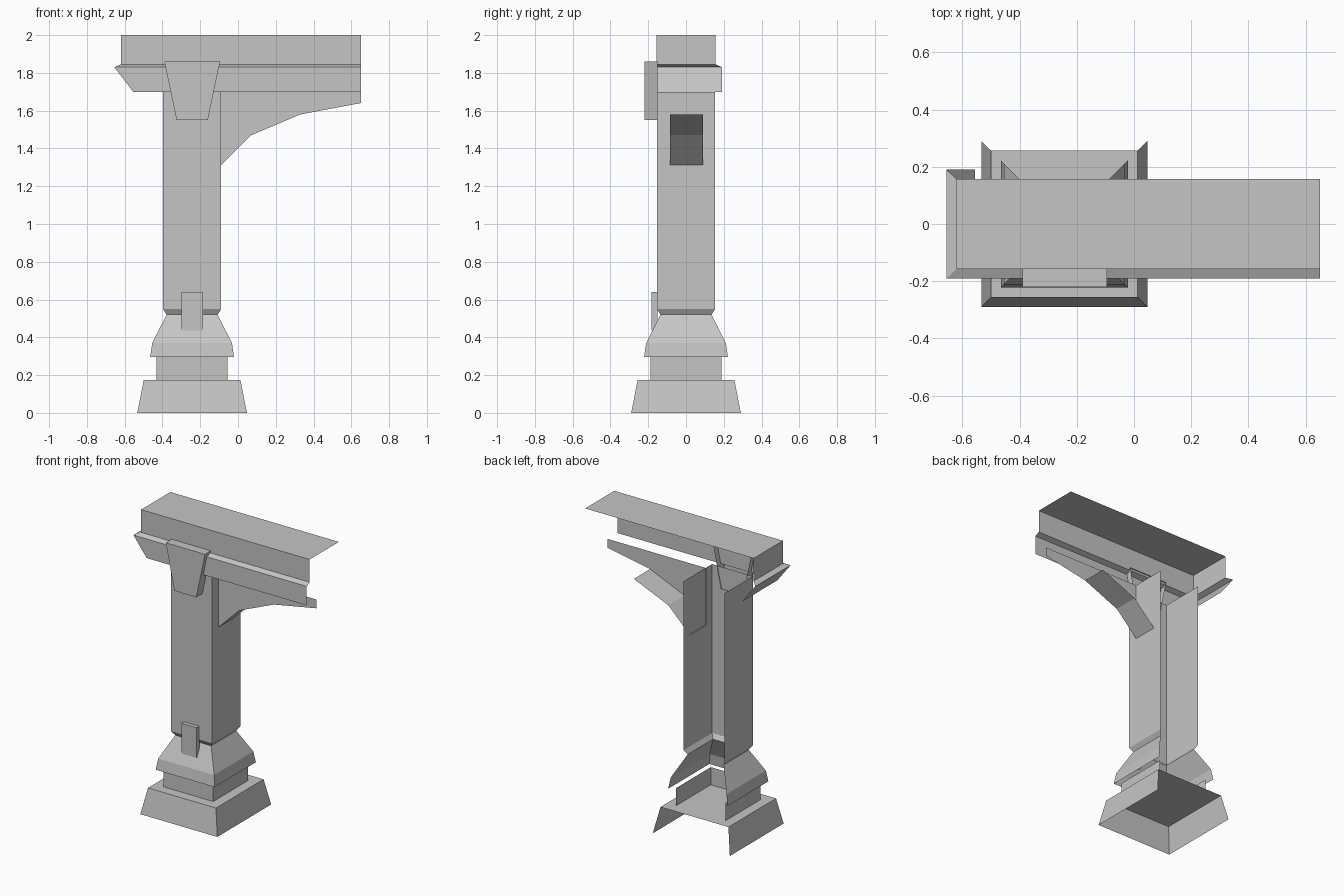
import bpy

if "Cube" in bpy.data.objects:
    bpy.data.objects.remove(bpy.data.objects["Cube"], do_unlink=True)

stone = bpy.data.materials.new("stone_grey")
stone.use_nodes = True
grey = (0.56, 0.56, 0.56, 1)
stone.diffuse_color = grey
bsdf = next(n for n in stone.node_tree.nodes if n.type == "BSDF_PRINCIPLED")
bsdf.inputs["Base Color"].default_value = grey

CX = -0.243  # pillar axis
END = 0.65   # open end of the beam


def make(name, verts, faces):
    mesh = bpy.data.meshes.new(name)
    mesh.from_pydata(verts, [], faces)
    mesh.materials.append(stone)
    obj = bpy.data.objects.new(name, mesh)
    bpy.context.collection.objects.link(obj)
    return obj


def loft(name, rings, top=False, bottom=False):
    """Join open outlines (z, [(x, y), ...]) from bottom to top."""
    n = len(rings[0][1])
    verts = [(x, y, z) for z, line in rings for x, y in line]
    faces = [(r * n + i, r * n + i + 1, r * n + n + i + 1, r * n + n + i)
             for r in range(len(rings) - 1) for i in range(n - 1)]
    if top:
        faces.append(tuple(range(len(verts) - n, len(verts))))
    if bottom:
        faces.append(tuple(reversed(range(n))))
    return make(name, verts, faces)


def three_sides(x0, x1, front, back):
    return [(x0, back), (x0, front), (x1, front), (x1, back)]


def square(half):
    return three_sides(CX - half, CX + half, -half, half)


def beam_line(x0, y):
    return [(x0, y), (x0, -y), (END, -y)]


# Pillar: every tier is open at the back
loft("plinth", [(0, square(0.29)), (0.175, square(0.256))], top=True)
loft("base_block", [(0.175, square(0.188)), (0.295, square(0.188))])
loft("collar", [(0.295, square(0.222)), (0.37, square(0.211)), (0.52, square(0.135))])
loft("shaft", [(0.52, square(0.135)), (0.55, square(0.154)), (1.70, square(0.154))])

# Beam with its moulding, open at the back and the far end
loft("beam", [(1.845, beam_line(-0.62, 0.157)), (2.0, beam_line(-0.62, 0.157))])
make("beam_top", [(-0.62, -0.157, 2), (END, -0.157, 2), (END, 0.157, 2), (-0.62, 0.157, 2)],
     [(0, 1, 2, 3)])
loft("moulding", [(1.70, beam_line(-0.555, 0.19)), (1.83, beam_line(-0.655, 0.19)),
                  (1.845, beam_line(-0.62, 0.157))])

# Tapered keystone and small tab on the front
loft("keystone", [(1.55, three_sides(-0.325, -0.16, -0.22, -0.15)),
                  (1.86, three_sides(-0.39, -0.095, -0.22, -0.15))], top=True, bottom=True)
tab = three_sides(-0.3, -0.185, -0.182, -0.15)
loft("base_tab", [(0.435, tab), (0.64, tab)], top=True)

# Curved bracket: front plate and underside strip
arch = [(-0.092, 1.31), (0.07, 1.47), (0.33, 1.58), (END, 1.64)]
outline = arch + [(END, 1.70), (-0.092, 1.70)]
make("bracket_plate", [(x, -0.085, z) for x, z in outline], [tuple(range(len(outline)))])
make("bracket_underside", [(x, y, z) for x, z in arch[:3] for y in (-0.085, 0.09)],
     [(i, i + 1, i + 3, i + 2) for i in (0, 2)])
